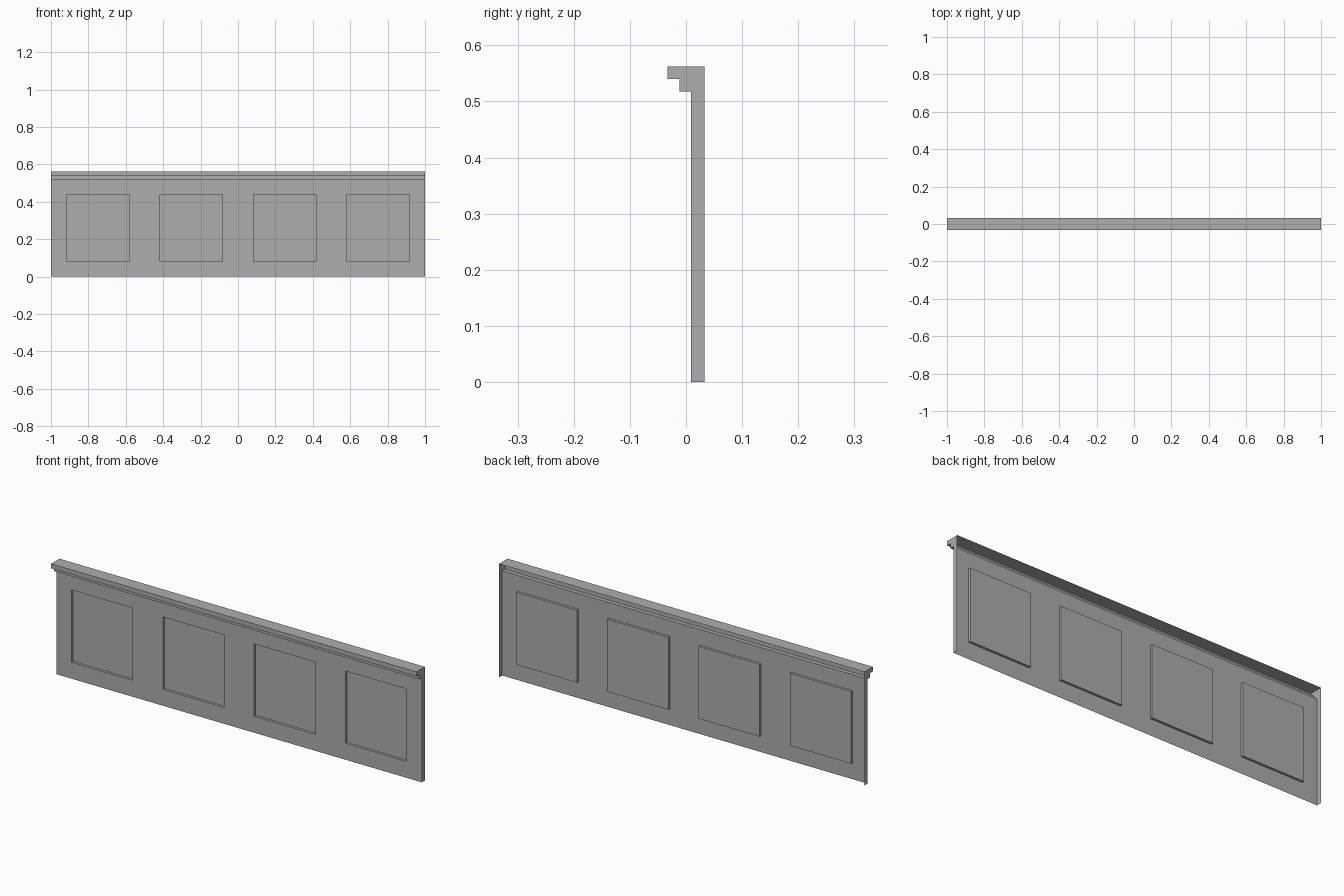
import bpy
import bmesh

cube = bpy.data.objects.get("Cube")
if cube:
    bpy.data.objects.remove(cube, do_unlink=True)

# Main dimensions
HALF = 1.0
TOP, STEP, LEDGE = 0.562, 0.54, 0.5175
BACK, WALL, MID, LIP = 0.033, 0.0085, -0.0118, -0.033
PANEL_DEPTH = 0.012
PANEL_BOTTOM, PANEL_TOP = 0.081, 0.439

grey = bpy.data.materials.new("plain grey")
grey.use_nodes = True
grey.diffuse_color = (0.42, 0.42, 0.42, 1)
grey.node_tree.nodes["Principled BSDF"].inputs["Base Color"].default_value = (0.42, 0.42, 0.42, 1)


def finish(name, bm):
    """Turn the bmesh into a named flat-shaded object."""
    mesh = bpy.data.meshes.new(name)
    bm.to_mesh(mesh)
    bm.free()
    mesh.materials.append(grey)
    obj = bpy.data.objects.new(name, mesh)
    bpy.context.collection.objects.link(obj)
    return obj


# Front wall: a grid of faces with every panel cell sunk backwards
bm = bmesh.new()
xs = [-HALF]
for centre in (-0.75, -0.25, 0.25, 0.75):
    xs += [centre - 0.1675, centre + 0.1675]
xs.append(HALF)
zs = [0, PANEL_BOTTOM, PANEL_TOP, LEDGE]
rows = [[bm.verts.new((x, WALL, z)) for x in xs] for z in zs]
panels = []
for r in range(len(zs) - 1):
    for c in range(len(xs) - 1):
        face = bm.faces.new((rows[r][c], rows[r][c + 1], rows[r + 1][c + 1], rows[r + 1][c]))
        if r == 1 and c % 2 == 1:
            panels.append(face)
bm.normal_update()
bmesh.ops.inset_individual(bm, faces=panels, thickness=0, depth=-PANEL_DEPTH)
finish("panelled_wall", bm)

# Stepped cornice: an open profile swept along the length, hollow at the back
cornice = [(WALL, LEDGE), (MID, LEDGE), (MID, STEP), (LIP, STEP), (LIP, TOP), (BACK, TOP)]
bm = bmesh.new()
left = [bm.verts.new((-HALF, y, z)) for y, z in cornice]
right = [bm.verts.new((HALF, y, z)) for y, z in cornice]
for i in range(len(cornice) - 1):
    bm.faces.new((left[i], right[i], right[i + 1], left[i + 1]))
finish("cornice", bm)

# End walls closing both ends with the full side outline
outline = [(BACK, 0), (WALL, 0)] + cornice
for name, x in (("left_end", HALF), ("right_end", -HALF)):
    bm = bmesh.new()
    verts = [bm.verts.new((x, y, z)) for y, z in outline]
    bm.faces.new(verts if x < 0 else verts[::-1])
    bm.normal_update()
    for face in bm.faces:
        if face.normal.x * x < 0:
            face.normal_flip()
    finish(name, bm)
